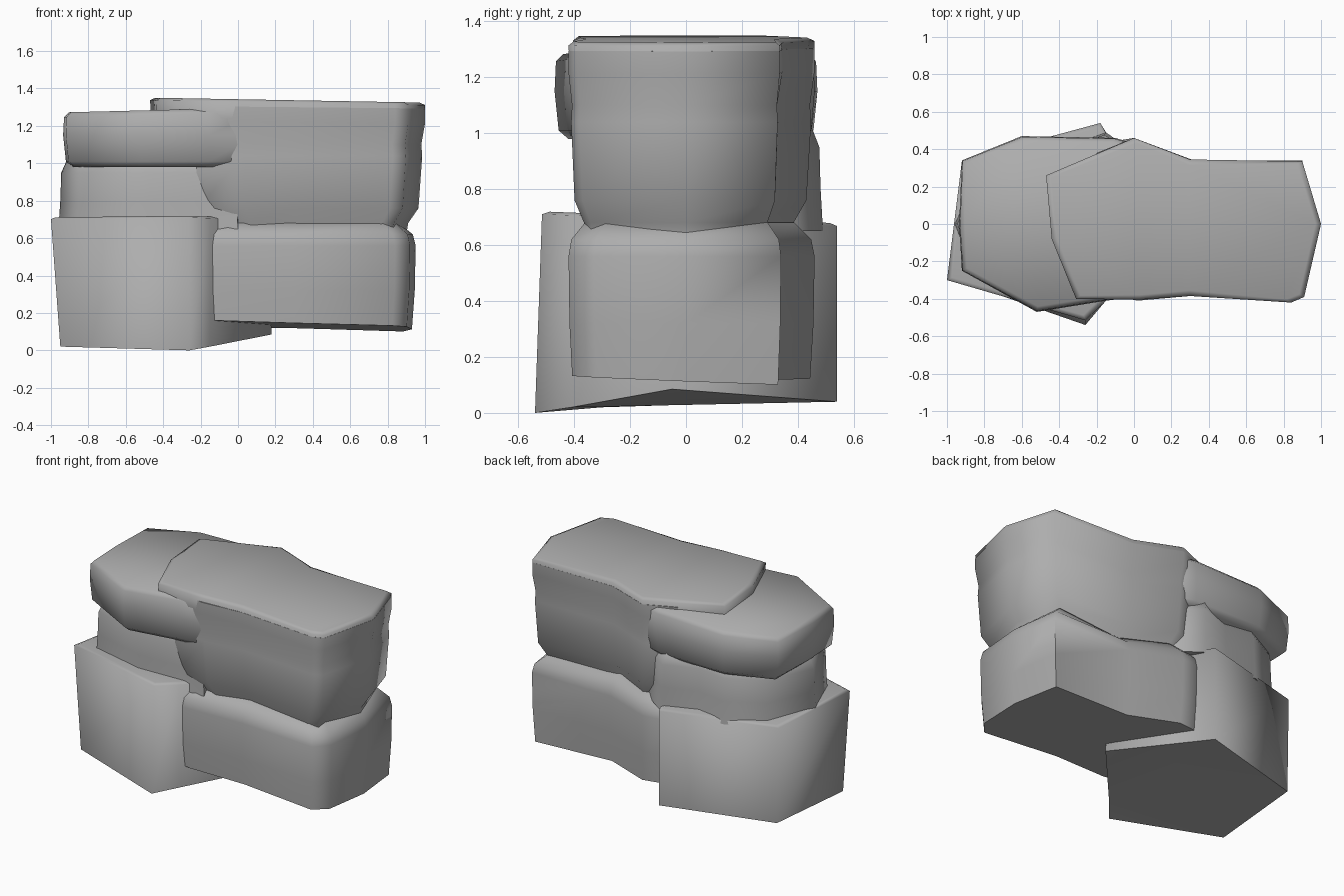
import bpy, bmesh, math
from mathutils import Vector

stone = bpy.data.materials.new("stone")
stone.diffuse_color = (0.42, 0.42, 0.42, 1)


def rock(name, plan, rings, centre, top=(0, 0), bottom=(0, 0), base=None):
    """Loft a plan outline through (height, inset) rings; top may tilt, base gives exact foot points."""
    bm = bmesh.new()
    c = Vector(centre)
    loops = []
    for i, (z, inset) in enumerate(rings):
        # The last two rings share the top tilt so the rim stays even
        tilt = bottom if i == 0 else top if i >= len(rings) - 2 else (0, 0)
        loop = []
        for p in plan:
            v = Vector(p) - c
            q = c + v * (1 - inset / v.length)
            loop.append(bm.verts.new((q.x, q.y, z + tilt[0] * (q.x - c.x) + tilt[1] * (q.y - c.y))))
        loops.append(loop)
    if base:
        loops.insert(0, [bm.verts.new(p) for p in base])
    n = len(plan)
    for a, b in zip(loops, loops[1:]):
        for i in range(n):
            j = (i + 1) % n
            bm.faces.new((a[i], a[j], b[j], b[i]))
    bm.faces.new(loops[0][::-1])
    bm.faces.new(loops[-1])
    bmesh.ops.triangulate(bm, faces=[f for f in bm.faces if len(f.verts) > 4])
    bmesh.ops.recalc_face_normals(bm, faces=bm.faces)
    me = bpy.data.meshes.new(name)
    bm.to_mesh(me)
    bm.free()
    me.materials.append(stone)
    ob = bpy.data.objects.new(name, me)
    bpy.context.collection.objects.link(ob)
    bpy.ops.object.select_all(action='DESELECT')
    ob.select_set(True)
    bpy.context.view_layer.objects.active = ob
    bpy.ops.object.shade_smooth_by_angle(angle=math.radians(80))
    return ob


# Wide boulder at the lower left, resting on the ground
rock("lower_left_boulder",
     [(-1.0, -0.30), (-0.26, -0.515), (-0.15, -0.41), (0.15, -0.05), (-0.18, 0.54), (-0.92, 0.34)],
     [(0.69, 0.0), (0.70, 0.03)], (-0.45, 0.0), top=(0, -0.04), bottom=(0, -0.04),
     base=[(-0.95, -0.30, 0.02), (-0.26, -0.54, 0.0), (-0.15, -0.41, 0.02),
           (0.18, -0.05, 0.085), (-0.18, 0.54, 0.04), (-0.91, 0.34, 0.04)])

# Long boulder at the lower right
rock("lower_right_boulder",
     [(-0.32, -0.36), (-0.1, -0.40), (0.3, -0.385), (0.84, -0.42), (0.92, -0.33), (0.95, 0.0),
      (0.90, 0.34), (0.32, 0.34), (0.0, 0.46), (-0.25, 0.42)],
     [(0.13, 0.02), (0.32, 0.005), (0.56, 0.0), (0.62, 0.015), (0.68, 0.09)], (0.35, 0.0),
     bottom=(-0.03, -0.04))

# Recessed seam between the left boulders
rock("middle_left_slab",
     [(-0.96, 0.0), (-0.86, -0.27), (-0.48, -0.37), (-0.18, -0.36), (0.0, -0.36),
      (0.05, 0.35), (-0.15, 0.49), (-0.38, 0.41), (-0.58, 0.44), (-0.82, 0.31)],
     [(0.65, 0.0), (0.80, 0.01), (0.95, 0.015), (1.05, 0.06)], (-0.42, 0.03))

# Upper left slab
rock("upper_left_slab",
     [(-0.935, 0.0), (-0.92, -0.25), (-0.52, -0.47), (-0.15, -0.41), (0.1, -0.38),
      (0.1, 0.4), (-0.1, 0.46), (-0.6, 0.47), (-0.92, 0.34)],
     [(0.98, 0.05), (1.01, 0.015), (1.15, 0.0), (1.26, 0.005), (1.285, 0.03)], (-0.42, 0.0),
     top=(0.025, 0))

# Large upper right boulder with a shallow groove round its sides
rock("upper_right_boulder",
     [(-0.24, -0.36), (0.02, -0.41), (0.3, -0.385), (0.84, -0.42), (0.91, -0.39), (1.0, 0.0),
      (0.90, 0.335), (0.3, 0.345), (0.0, 0.46), (-0.2, 0.38)],
     [(0.62, 0.10), (0.68, 0.09), (0.76, 0.035), (1.04, 0.015), (1.10, 0.02), (1.22, 0.0), (1.30, 0.0)],
     (0.3, 0.0), top=(-0.01, 0))

# Flat cap spreading over both upper boulders
rock("top_cap",
     [(-0.47, 0.26), (-0.44, -0.08), (-0.31, -0.40), (0.02, -0.405), (0.3, -0.385),
      (0.84, -0.42), (0.91, -0.39), (1.0, 0.0), (0.90, 0.335), (0.3, 0.345), (0.0, 0.46)],
     [(1.24, 0.005), (1.325, 0.0), (1.338, 0.03)], (0.25, 0.0), top=(-0.018, 0))
